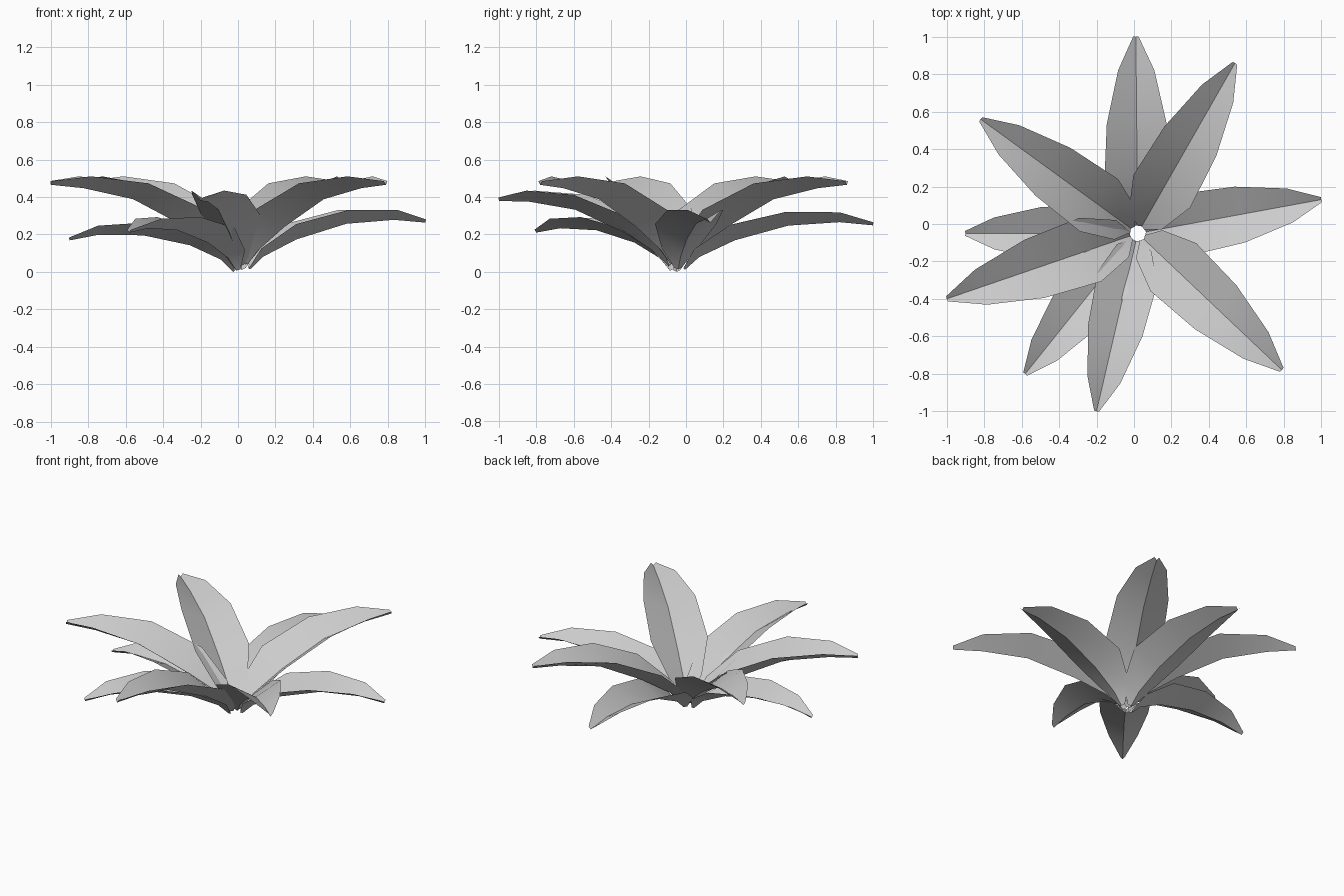
import bpy
from math import hypot, radians
from mathutils import Vector

if "Cube" in bpy.data.objects:
    bpy.data.objects.remove(bpy.data.objects["Cube"])

CENTRE = Vector((0.02, -0.05))
BASE_RADIUS = 0.045

# Rings along a leaf: distance fraction, half width, fold depth,
# midrib height of the lowest leaf and of the highest leaf
RINGS = [
    (0.00, 0.020, 0.015, 0.000, 0.040),
    (0.075, 0.100, 0.062, 0.065, 0.115),
    (0.265, 0.172, 0.105, 0.142, 0.240),
    (0.55, 0.157, 0.090, 0.195, 0.388),
    (0.822, 0.095, 0.064, 0.198, 0.447),
    (1.00, 0.014, 0.020, 0.168, 0.465),
]

# Leaf tips: x, y, and lift (0 = lowest, 1 = highest)
LEAVES = [
    (0.01, 1.00, 0.27), (0.54, 0.86, 1.0), (1.00, 0.13, 0.32),
    (0.79, -0.78, 1.0), (-0.20, -1.00, 0.71), (-0.58, -0.80, 0.14),
    (-1.00, -0.40, 1.0), (-0.82, 0.56, 1.0), (-0.90, -0.05, 0.0),
]


def make_leaf(name, x, y, lift):
    """V-folded, arching leaf: left edge, midrib and right edge per ring."""
    out = Vector((x, y)) - CENTRE
    size = out.length
    out.normalize()
    side = Vector((-out.y, out.x, 0))
    length = size - BASE_RADIUS
    rib = [(BASE_RADIUS + t * length, lo + (hi - lo) * lift)
           for t, _, _, lo, hi in RINGS]
    verts, faces = [], []
    for i, (_, width, depth, _, _) in enumerate(RINGS):
        depth *= 0.76 + 0.24 * lift   # low leaves are flatter
        r, z = rib[i]
        a, b = rib[max(i - 1, 0)], rib[min(i + 1, len(rib) - 1)]
        dr, dz = b[0] - a[0], b[1] - a[1]
        n = hypot(dr, dz)
        # edges rise along the normal of the midrib curve
        er, ez = r - dz / n * depth, z + dr / n * depth
        mid = Vector((CENTRE.x + out.x * r, CENTRE.y + out.y * r, z))
        edge = Vector((CENTRE.x + out.x * er, CENTRE.y + out.y * er, ez))
        w = width * size * 0.97
        verts += [edge + side * w, mid, edge - side * w]
        if i:
            k = 3 * i
            faces += [(k - 3, k - 2, k + 1, k), (k - 2, k - 1, k + 2, k + 1)]
    mesh = bpy.data.meshes.new(name)
    mesh.from_pydata(verts, [], faces)
    mesh.update()
    obj = bpy.data.objects.new(name, mesh)
    bpy.context.collection.objects.link(obj)
    # smooth along the leaf, sharp along the midrib
    bpy.ops.object.select_all(action='DESELECT')
    obj.select_set(True)
    bpy.context.view_layer.objects.active = obj
    bpy.ops.object.shade_smooth_by_angle(angle=radians(35))


# Rosette of leaves
for i, (x, y, lift) in enumerate(LEAVES, 1):
    make_leaf(f"leaf_{i}", x, y, lift)
